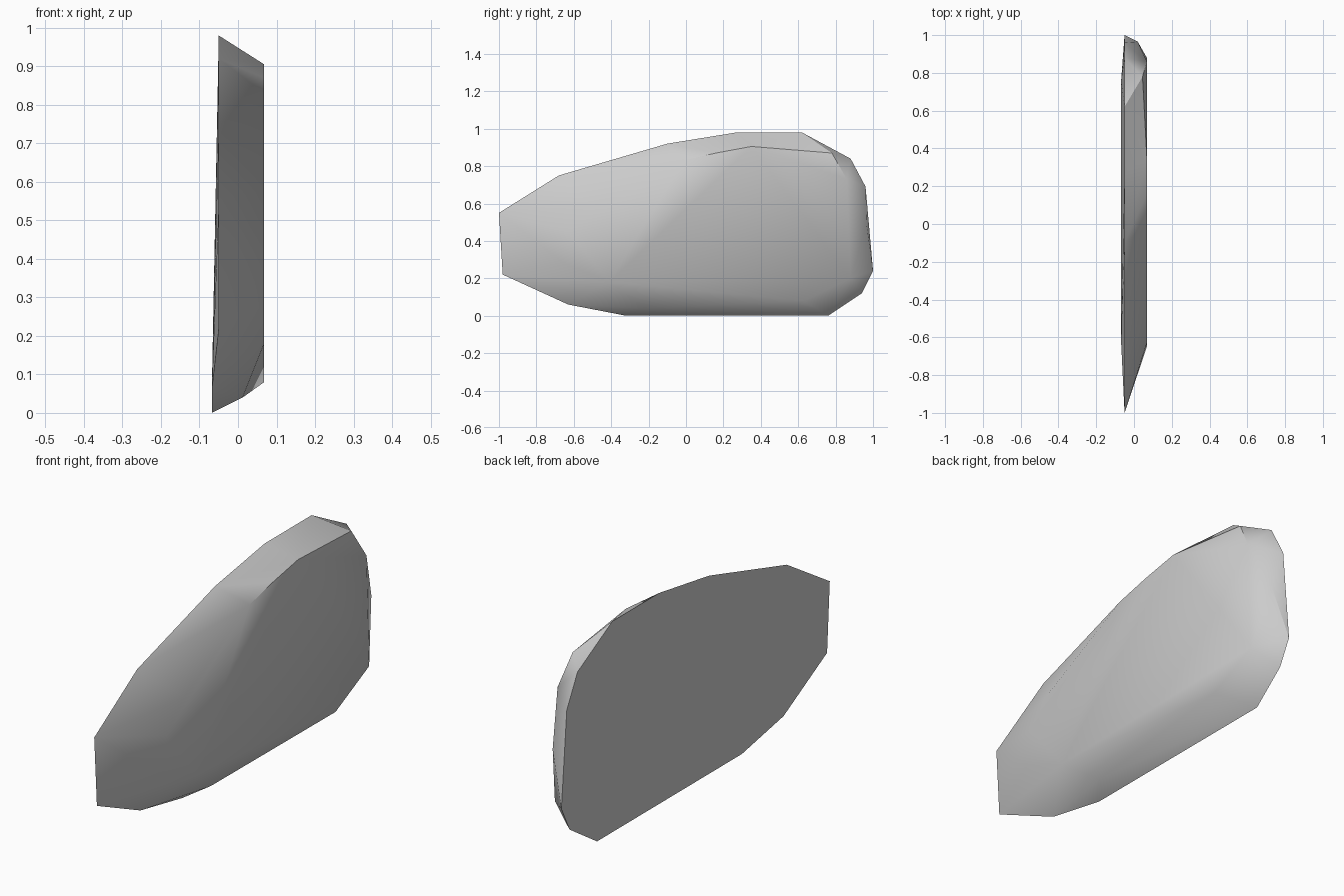
import bpy
import bmesh
import math

# Remove the default cube
cube = bpy.data.objects.get("Cube")
if cube:
    bpy.data.objects.remove(cube, do_unlink=True)

# Stone colour
stone = bpy.data.materials.new("stone grey")
stone.use_nodes = True
GREY = (0.6, 0.6, 0.6, 1.0)
stone.diffuse_color = GREY
shader = next(n for n in stone.node_tree.nodes if n.type == 'BSDF_PRINCIPLED')
shader.inputs["Base Color"].default_value = GREY
shader.inputs["Roughness"].default_value = 0.9

# Wide back rim as (y, z); its lowest corners lean outward
BACK_X, FOOT_X, FACE_X = -0.05, -0.068, 0.068
rim = [(-1, .55), (-.68, .75), (-.1, .92), (.27, .98), (.62, .98), (.88, .84),
       (.96, .69), (1, .24), (.94, .12), (.76, 0), (-.32, 0), (-.63, .06), (-.98, .22)]

# Smaller front face as (y, z), and chipped corners set behind it as (x, y, z)
face = [(-.65, .28), (-.63, .45), (-.5, .58), (-.01, .83), (.16, .87), (.35, .905),
        (.86, .73), (.88, .2), (.63, .08), (-.41, .18)]
chips = [(.045, .78, .87), (.02, .965, .49), (.012, -.22, .04)]

points = [(FOOT_X if z < 0.1 else BACK_X, y, z) for y, z in rim]
points += [(FACE_X, y, z) for y, z in face] + chips

# Wrap the corners into one solid slab
bm = bmesh.new()
for p in points:
    bm.verts.new(p)
hull = bmesh.ops.convex_hull(bm, input=bm.verts[:])
loose = [v for v in bm.verts if not v.link_faces]
bmesh.ops.delete(bm, geom=loose, context='VERTS')
bmesh.ops.dissolve_limit(bm, angle_limit=math.radians(0.5),
                         verts=bm.verts[:], edges=bm.edges[:])
bmesh.ops.recalc_face_normals(bm, faces=bm.faces[:])
mesh = bpy.data.meshes.new("stone_slab")
bm.to_mesh(mesh)
bm.free()
mesh.materials.append(stone)

slab = bpy.data.objects.new("stone_slab", mesh)
bpy.context.scene.collection.objects.link(slab)

# Soft shading with crisp chipped edges
bpy.ops.object.select_all(action='DESELECT')
slab.select_set(True)
bpy.context.view_layer.objects.active = slab
bpy.ops.object.shade_smooth_by_angle(angle=math.radians(35))
